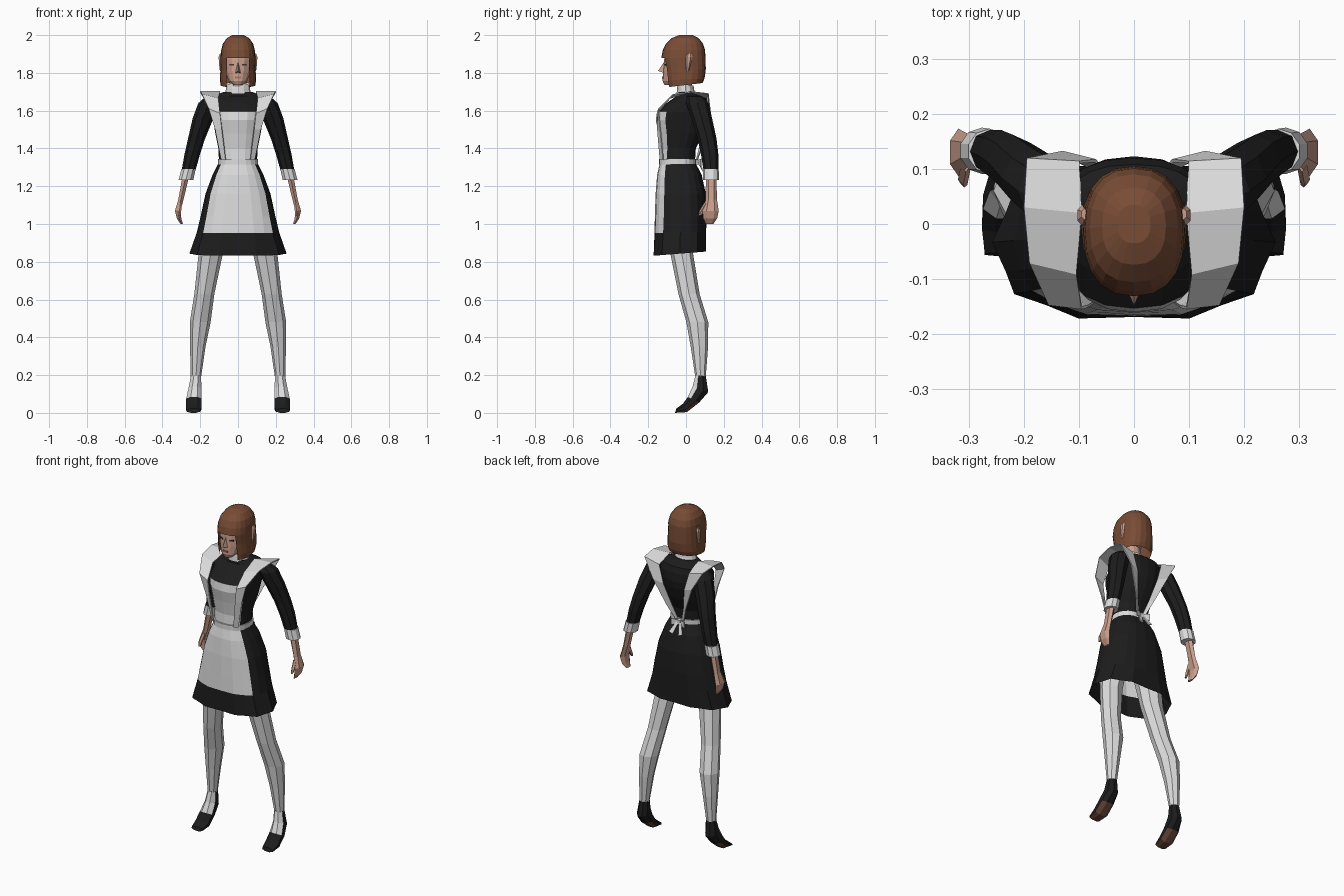
import bpy, bmesh, math
from mathutils import Vector

if "Cube" in bpy.data.objects:
    bpy.data.objects.remove(bpy.data.objects["Cube"])


def material(name, r, g, b):
    m = bpy.data.materials.new(name)
    m.diffuse_color = (r, g, b, 1)
    m.use_nodes = True
    m.node_tree.nodes["Principled BSDF"].inputs["Base Color"].default_value = m.diffuse_color
    return m


BLACK = material("black cloth", 0.012, 0.012, 0.012)
WHITE = material("white cloth", 0.72, 0.72, 0.72)
SKIN = material("skin", 0.58, 0.34, 0.26)
HAIR = material("brown hair", 0.19, 0.072, 0.036)
DARK = material("dark eye", 0.06, 0.035, 0.03)
LIP = material("lip", 0.42, 0.17, 0.14)
SOLE = material("brown sole", 0.13, 0.06, 0.04)


def finish(name, bm, mats):
    me = bpy.data.meshes.new(name)
    bm.to_mesh(me)
    bm.free()
    for m in mats:
        me.materials.append(m)
    ob = bpy.data.objects.new(name, me)
    bpy.context.collection.objects.link(ob)
    return ob


def skin_rings(name, rings, mats, rule=None, cap0=True, cap1=True):
    """Bridge rings of points; rule(ring, columns from front, face) gives a slot, None deletes."""
    bm = bmesh.new()
    vs = [[bm.verts.new(p) for p in r] for r in rings]
    n = len(rings[0])
    faces = []
    for i in range(len(vs) - 1):
        for j in range(n):
            k = (j + 1) % n
            f = bm.faces.new((vs[i][j], vs[i][k], vs[i + 1][k], vs[i + 1][j]))
            faces.append((i, min(j, n - 1 - j), f))
    if cap0:
        bm.faces.new(vs[0])
    if cap1:
        bm.faces.new(vs[-1])
    bmesh.ops.recalc_face_normals(bm, faces=bm.faces[:])
    bm.normal_update()
    drop = []
    if rule:
        for i, k, f in faces:
            slot = rule(i, k, f)
            if slot is None:
                drop.append(f)
            else:
                f.material_index = slot
    if drop:
        bmesh.ops.delete(bm, geom=drop, context='FACES')
    return finish(name, bm, mats)


def ring(z, cx, cy, rx, ry, tilt=0, pleat=0, n=12, e=1.0):
    """Superellipse cross-section, first point at the front (-y)."""
    pts = []
    for j in range(n):
        a = 2 * math.pi * j / n
        s, c = math.sin(a), math.cos(a)
        w = 1 + pleat * (1 if j % 2 else -1)
        x = rx * w * math.copysign(abs(s) ** e, s)
        y = -ry * w * math.copysign(abs(c) ** e, c)
        pts.append((cx + x, cy + y, z + tilt * y))
    return pts


def loft(name, rows, mats, n=12, e=1.0, **kw):
    return skin_rings(name, [ring(*r, n=n, e=e) for r in rows], mats, **kw)


def sheet(name, a, b, mat, s=1, thick=0.006):
    """Strip of cloth between two edge lines."""
    bm = bmesh.new()
    va = [bm.verts.new((x * s, y, z)) for x, y, z in a]
    vb = [bm.verts.new((x * s, y, z)) for x, y, z in b]
    for i in range(len(a) - 1):
        bm.faces.new((va[i], va[i + 1], vb[i + 1], vb[i]))
    ob = finish(name, bm, [mat])
    mod = ob.modifiers.new("thickness", 'SOLIDIFY')
    mod.thickness = thick
    mod.offset = 0
    return ob


def plate(name, loc, size, mat, turn=0):
    bm = bmesh.new()
    bmesh.ops.create_cube(bm, size=1)
    for v in bm.verts:
        v.co = Vector((v.co.x * size[0], v.co.y * size[1], v.co.z * size[2]))
    ob = finish(name, bm, [mat])
    ob.location = loc
    ob.rotation_euler = (0, 0, turn)
    return ob


# skirt with the apron panel on its front columns
loft("skirt", [(1.33, 0, -.045, .10, .092), (1.26, 0, -.035, .135, .118),
               (1.16, 0, -.028, .172, .133), (1.04, 0, -.028, .198, .137),
               (.955, 0, -.03, .216, .138, .02, .01), (.843, 0, -.033, .25, .14, .08, .03)],
     [BLACK, WHITE], n=20, e=.8, cap0=False, cap1=False,
     rule=lambda i, k, f: 1 if k < 3 and i < 4 else 0)

# bodice with the bib on its front columns
loft("bodice", [(1.32, 0, -.045, .10, .092), (1.40, 0, -.04, .104, .092),
                (1.48, 0, -.027, .12, .118), (1.55, 0, -.022, .132, .138),
                (1.595, 0, -.015, .14, .138), (1.645, 0, .012, .14, .108),
                (1.678, 0, .03, .125, .078), (1.70, 0, .01, .075, .055)],
     [BLACK, WHITE], n=20, e=.85,
     rule=lambda i, k, f: 1 if k < 3 and i < 4 else 0)

# waist sash, collar, neck
loft("sash", [(1.315, 0, -.045, .106, .098), (1.345, 0, -.045, .106, .098)], [WHITE], n=20, e=.8)
loft("collar", [(1.69, 0, 0, .068, .05), (1.715, 0, -.002, .064, .045, -.1),
                (1.738, 0, -.002, .06, .042, -.1)], [WHITE])
loft("neck", [(1.69, 0, 0, .045, .036), (1.78, 0, -.015, .045, .045)], [SKIN])

# head and facial features
loft("head", [(1.735, 0, -.088, .024, .026), (1.758, 0, -.072, .05, .052),
              (1.81, 0, -.046, .07, .075), (1.87, 0, -.032, .078, .084),
              (1.94, 0, -.02, .062, .075)], [SKIN], n=14)
bm = bmesh.new()
bridge, tip, left, right = [bm.verts.new(p) for p in
                            ((0, -.112, 1.865), (0, -.148, 1.81), (-.017, -.112, 1.798), (.017, -.112, 1.798))]
for tri in ((bridge, left, tip), (bridge, tip, right), (left, right, tip)):
    bm.faces.new(tri)
finish("nose", bm, [SKIN])
plate("lips", (0, -.122, 1.776), (.032, .009, .009), LIP)

# bobbed hair with a fringe and an opening for the face
loft("hair", [(2.0, 0, .0, .03, .035), (1.985, 0, -.004, .058, .07),
              (1.955, 0, -.008, .08, .098), (1.92, 0, -.011, .089, .112),
              (1.88, 0, -.014, .092, .117), (1.82, 0, -.007, .093, .112),
              (1.765, 0, -.007, .096, .105, .05), (1.735, 0, -.008, .092, .096, .12)],
     [HAIR], n=20, e=.85, cap1=False,
     rule=lambda i, k, f: None if i >= 4 and k < 2 else 0)

# shoulder ruffle: inner and outer edge, front waist to back waist
ruffle_in = [(.065, -.137, 1.34), (.085, -.15, 1.50), (.095, -.152, 1.585), (.105, -.09, 1.665),
             (.095, .02, 1.70), (.10, .112, 1.665), (.07, .115, 1.56), (.04, .078, 1.43), (.012, .055, 1.34)]
ruffle_out = [(.088, -.12, 1.34), (.12, -.135, 1.50), (.155, -.145, 1.61), (.19, -.07, 1.685),
              (.20, .03, 1.70), (.195, .118, 1.69), (.13, .13, 1.58), (.065, .095, 1.43), (.03, .06, 1.34)]

# sleeve, hand, leg and foot stations: z, x, y, half widths
sleeve = [(1.675, .135, .045, .035, .04), (1.64, .155, .06, .055, .06), (1.56, .185, .083, .055, .055),
          (1.45, .22, .112, .045, .05), (1.37, .242, .125, .041, .046), (1.27, .265, .133, .036, .038)]
hand = [(1.25, .277, .133, .02, .028), (1.13, .302, .134, .016, .03), (1.07, .319, .13, .017, .043),
        (1.03, .312, .128, .014, .037), (1.0, .298, .125, .007, .02)]
thumb = [(1.11, .305, .11, .01, .015), (1.07, .31, .085, .01, .014), (1.045, .308, .074, .006, .008)]
leg = [(1.05, .11, -.03, .075, .08), (.84, .145, -.022, .064, .06), (.63, .178, .016, .053, .056),
       (.48, .2, .06, .055, .058), (.35, .213, .071, .041, .046), (.185, .223, .077, .027, .027)]
# foot: x, half width, top y z, bottom y z
foot = [(.222, .027, .05, .2, .105, .195), (.228, .034, .035, .14, .118, .11),
        (.233, .041, .01, .085, .07, .055), (.234, .042, -.015, .05, .005, .004),
        (.236, .035, -.052, .022, -.058, .0)]


def shoe_colour(i, k, f):
    c = f.calc_center_median()
    if f.normal.z < -.6 and c.z < .04:
        return 2
    return 1 if i < 2 and f.normal.y < -.55 else 0


for s, side in ((1, "left"), (-1, "right")):
    flip = lambda rows: [(z, x * s, *rest) for z, x, *rest in rows]
    loft(side + "_sleeve", flip(sleeve), [BLACK], n=8)
    loft(side + "_cuff", flip([(1.29, .262, .132, .04, .041), (1.232, .276, .133, .041, .042)]), [WHITE], n=10)
    loft(side + "_hand", flip(hand), [SKIN], n=6)
    loft(side + "_thumb", flip(thumb), [SKIN], n=5)
    loft(side + "_stocking", flip(leg), [WHITE], n=8)
    rings = []
    for x, w, ty, tz, by, bz in foot:
        mid = Vector((x * s, (ty + by) / 2, (tz + bz) / 2))
        up = Vector((0, (ty - by) / 2, (tz - bz) / 2))
        angs = [math.pi / 8 + math.pi * j / 4 for j in range(8)]
        rings.append([mid + Vector((math.sin(a) * w * 1.08, 0, 0)) + up * math.cos(a) * 1.08 for a in angs])
    skin_rings(side + "_shoe", rings, [BLACK, WHITE, SOLE], rule=shoe_colour)
    sheet(side + "_ruffle", ruffle_in, ruffle_out, WHITE, s)
    # ear, eye and brow
    loft(side + "_ear", flip([(1.81, .09, .008, .007, .008), (1.85, .093, .012, .009, .014),
                              (1.885, .094, .016, .01, .019), (1.902, .09, .018, .006, .01)]), [SKIN], n=6)
    plate(side + "_eye", (.032 * s, -.107, 1.843), (.024, .009, .008), DARK, .3 * s)
    # bow loop and tail
    sheet(side + "_bow_loop", [(0, .062, 1.337), (.045, .08, 1.345)], [(0, .062, 1.32), (.045, .08, 1.305)], WHITE, s)
    sheet(side + "_bow_tail", [(0, .064, 1.33), (.02, .10, 1.262)], [(.012, .064, 1.335), (.045, .097, 1.272)], WHITE, s)
plate("bow_knot", (0, .062, 1.328), (.022, .02, .026), WHITE)
